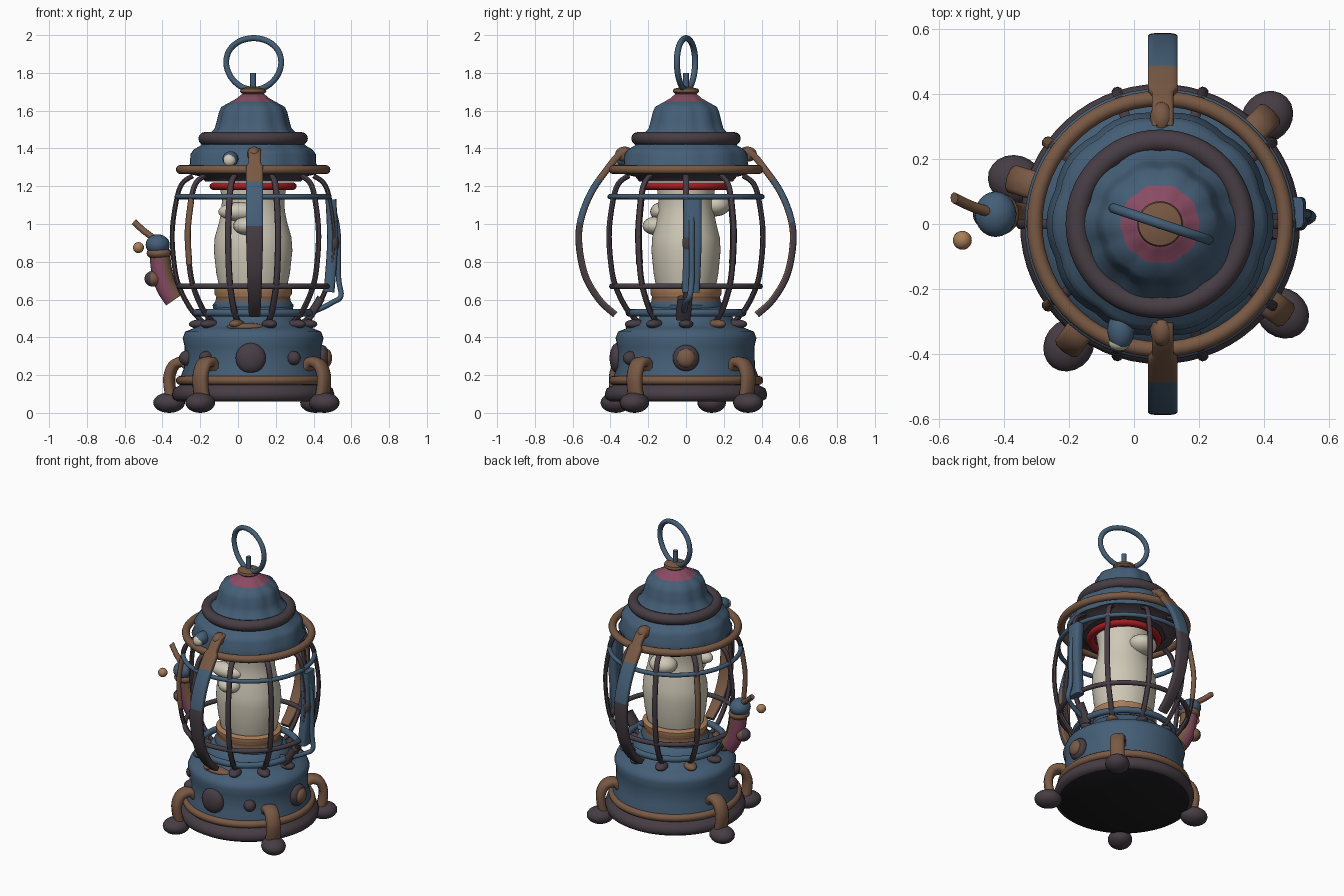
import bpy, bmesh, math
from mathutils import Vector, Matrix

if "Cube" in bpy.data.objects:
    bpy.data.objects.remove(bpy.data.objects["Cube"])

CX = 0.08  # lantern axis
COLOURS = {
    "blue": (.058, .112, .181), "dark": (.062, .047, .058), "brown": (.19, .10, .058),
    "pink": (.25, .07, .125), "cream": (.62, .58, .47), "red": (.37, .012, .015), "tan": (.40, .21, .10),
    "black": (.014, .012, .014)}
MATS = {}
for n, c in COLOURS.items():
    MATS[n] = bpy.data.materials.new(n + "_paint")
    MATS[n].diffuse_color = (*c, 1)


def finish(name, bm, mat, rule=None, angle=50):
    """Make the object; rule(centre, normal) returns a colour name per face."""
    bmesh.ops.recalc_face_normals(bm, faces=bm.faces)
    me = bpy.data.meshes.new(name)
    bm.to_mesh(me)
    bm.free()
    names = [mat] + [n for n in MATS if n != mat] if rule else [mat]
    for n in names:
        me.materials.append(MATS[n])
    for p in me.polygons:
        p.use_smooth = True
        if rule:
            p.material_index = names.index(rule(p.center, p.normal))
    me.set_sharp_from_angle(angle=math.radians(angle))
    ob = bpy.data.objects.new(name, me)
    bpy.context.collection.objects.link(ob)
    return ob


def lathe(name, profile, mat, rule=None, seg=60, lobes=0.0, sy=1.0, angle=50, closed=False):
    """Spin (radius, z) points about the lantern axis, optionally with ten soft lobes."""
    bm = bmesh.new()
    rings = []
    for r, z in profile:
        ring = []
        for i in range(seg):
            a = math.tau * i / seg
            q = max(r, .001) * (1 + lobes * (abs(math.cos(5 * a)) * 2 - 1.2))
            ring.append(bm.verts.new((CX + q * math.cos(a), sy * q * math.sin(a), z)))
        rings.append(ring)
    for a, b in zip(rings, rings[1:] + rings[:1] if closed else rings[1:]):
        for i in range(seg):
            j = (i + 1) % seg
            bm.faces.new((a[i], a[j], b[j], b[i]))
    if not closed:
        bm.faces.new(rings[0])
        bm.faces.new(rings[-1])
    return finish(name, bm, mat, rule, angle)


def smooth(pts, closed=False, n=6):
    """Catmull-Rom samples through the points."""
    P = [Vector(p) for p in pts]
    m = len(P)
    out = []
    for i in range(m if closed else m - 1):
        if closed:
            a, b, c, d = (P[(i + k) % m] for k in (-1, 0, 1, 2))
        else:
            a, b, c, d = P[max(i - 1, 0)], P[i], P[i + 1], P[min(i + 2, m - 1)]
        for k in range(n):
            t = k / n
            out.append(.5 * (2 * b + (c - a) * t + (2 * a - 5 * b + 4 * c - d) * t * t
                             + (3 * b - a - 3 * c + d) * t ** 3))
    return out if closed else out + [P[-1]]


def sweep(name, pts, side, w, t, mat, rule=None, closed=False, power=1.0, taper=None, seg=10):
    """Sweep a rounded section (half width w along side, half thickness t) along a path."""
    path = smooth(pts, closed)
    side = Vector(side).normalized()
    bm = bmesh.new()
    rings = []
    m = len(path)
    for i, p in enumerate(path):
        nxt = path[(i + 1) % m] if closed else path[min(i + 1, m - 1)]
        prv = path[i - 1] if closed else path[max(i - 1, 0)]
        nor = (nxt - prv).cross(side).normalized()
        k = taper(i / (m - 1)) if taper else 1
        ring = []
        for j in range(seg):
            a = math.tau * (j + .5) / seg
            c, s = math.cos(a), math.sin(a)
            c = math.copysign(abs(c) ** power, c)
            s = math.copysign(abs(s) ** power, s)
            ring.append(bm.verts.new(p + side * (w * k * c) + nor * (t * s)))
        rings.append(ring)
    for i in range(m if closed else m - 1):
        a, b = rings[i], rings[(i + 1) % m]
        for j in range(seg):
            k = (j + 1) % seg
            bm.faces.new((a[j], a[k], b[k], b[j]))
    if not closed:
        bm.faces.new(rings[0])
        bm.faces.new(rings[-1])
    return finish(name, bm, mat, rule)


def hoop(name, r, z, minor, mat, sz=1.0):
    pts = [(r + minor * math.cos(a), z + sz * minor * math.sin(a))
           for a in (math.tau * k / 12 for k in range(12))]
    return lathe(name, pts, mat, angle=180, closed=True)


def blob(name, loc, scale, mat, turn=0.0, rule=None):
    bm = bmesh.new()
    bmesh.ops.create_uvsphere(bm, u_segments=20, v_segments=12, radius=1)
    M = Matrix.Translation(loc) @ Matrix.Rotation(turn, 4, 'Z') @ Matrix.Diagonal((*scale, 1))
    bmesh.ops.transform(bm, matrix=M, verts=bm.verts)
    return finish(name, bm, mat, rule, 180)


def polar(r, a, z):
    return (CX + r * math.cos(a), r * math.sin(a), z)


# base: foot plate, drum, brown trim
lathe("foot_plate", [(0, .06), (.40, .06), (.425, .075), (.43, .10), (.42, .13), (.39, .145), (.38, .17)], "dark",
      rule=lambda c, n: "black" if n.z < -.9 else "dark")
lathe("base_drum", [(.385, .14), (.385, .19), (.365, .24), (.362, .35), (.373, .395), (.36, .43), (.31, .45),
                    (.275, .465), (.25, .50), (.235, .535), (.20, .56), (0, .56)], "blue")
hoop("base_trim", .385, .172, .024, "brown")

# four feet with curved brown straps
for i, deg in enumerate((45, -36, -127, 163)):
    a = math.radians(deg)
    blob(f"foot_{i}", polar(.465, a, .054), (.085, .075, .054), "dark", a)
    path = [polar(r, a, z) for r, z in ((.35, .24), (.385, .27), (.435, .255), (.462, .20), (.462, .14), (.45, .08))]
    sweep(f"foot_strap_{i}", path, (-math.sin(a), math.cos(a), 0), .045, .028, "brown", power=.7)

# studs on the drum: (degrees, radius)
for i, (deg, r) in enumerate(((-92, .08), (-133, .037), (-54, .037), (0, .07), (-165, .04))):
    a = math.radians(deg)
    blob(f"stud_{i}", polar(.365, a, .29), (.04, r, r), "dark", a)
blob("stud_cap", polar(.388, 0, .29), (.03, .05, .05), "brown")

# candle holder and candle
lathe("holder", [(.21, .55), (.215, .57), (.20, .59), (.195, .615), (.205, .63), (.205, .655), (.18, .665)], "brown",
      sy=.92, rule=lambda c, n: "blue" if c.z < .585 else "tan" if .615 < c.z < .66 else "brown")
lathe("candle", [(.17, .63), (.18, .67), (.195, .74), (.208, .86), (.203, .93), (.18, 1.01), (.168, 1.07),
                 (.165, 1.13), (.18, 1.22)], "cream", sy=.88)
blob("wax_front", (.01, -.13, 1.065), (.115, .06, .05), "cream")
blob("wax_nose", (.05, -.155, .99), (.075, .075, .05), "cream")
blob("wax_back", (.06, .155, 1.10), (.09, .08, .06), "cream")
hoop("red_collar", .205, 1.20, .026, "red", .8)

# cage: ten bars with pads, three hoops
for i in range(10):
    a = math.tau * i / 10
    tangent = (-math.sin(a), math.cos(a), 0)
    path = [polar(r, a, z) for r, z in ((.32, 1.255), (.375, 1.215), (.405, 1.13), (.428, .96), (.418, .79),
                                        (.392, .67), (.33, .55), (.26, .475))]
    sweep(f"cage_bar_{i}", path, tangent, .017, .014, "dark", seg=8)
    if i in (4, 6):
        sweep(f"bar_sleeve_{i}", path[2:5], tangent, .019, .016, "brown", seg=8)
    blob(f"cage_pad_{i}", polar(.28, a, .47), (.06, .038, .025), "brown" if i % 3 == 1 else "dark", a)
hoop("cage_hoop_upper", .402, 1.145, .014, "blue")
hoop("cage_hoop_lower", .392, .67, .015, "dark")
hoop("cage_hoop_bottom", .30, .53, .02, "blue")
blob("front_patch", (.04, -.27, .455), (.10, .05, .022), "brown")

# wide bowed straps, front and back
for s, name in ((-1, "front_strap"), (1, "back_strap")):
    prof = ((.30, 1.385), (.35, 1.37), (.41, 1.30), (.50, 1.17), (.555, 1.03), (.567, .90), (.535, .73),
            (.46, .60), (.375, .52))

    def strap_colour(c, n, s=s):
        if n.y * s < -.3 and c.z < 1.2:
            return "brown"
        return "brown" if c.z > 1.23 else "blue" if c.z > 1.0 else "dark"
    sweep(name, [(CX + .008, s * y, z) for y, z in prof], (1, 0, 0), .046, .018, "dark", strap_colour,
          power=.4, seg=12, taper=lambda u: .72 if u < .25 else 1 - .35 * max(0, u - .6) / .4)
    blob(name + "_anchor", (CX + .005, s * .325, 1.37), (.036, .05, .04), "brown")

# roof
lathe("roof_skirt", [(0, 1.225), (.25, 1.225), (.27, 1.25), (.335, 1.265), (.345, 1.29), (.33, 1.32), (.328, 1.37),
                     (.31, 1.395), (.275, 1.415), (.25, 1.45)], "blue", lobes=.015,
      rule=lambda c, n: "dark" if c.z < 1.262 else "blue")
hoop("roof_brim", .385, 1.288, .024, "brown")
hoop("roof_band", .255, 1.452, .035, "dark")
lathe("roof_dome", [(.25, 1.44), (.225, 1.48), (.20, 1.505), (.19, 1.54), (.178, 1.59), (.165, 1.62), (.12, 1.645),
                    (.085, 1.665), (.055, 1.69)], "blue", lobes=.025,
      rule=lambda c, n: "pink" if c.z > 1.645 else "blue")
lathe("finial", [(.06, 1.66), (.052, 1.685), (.07, 1.70), (.066, 1.715), (.03, 1.725), (0, 1.725)], "brown")
sweep("finial_stem", [(CX, 0, 1.71), (CX, 0, 1.76), (CX, 0, 1.80)], (1, 0, 0), .016, .016, "blue")

# carrying ring, turned slightly about the axis
d = Vector((math.cos(-.32), math.sin(-.32), 0))
loop = [Vector((CX + .003, 0, 1.847)) + d * ((.153 + .012 * math.sin(t)) * math.cos(t)) + Vector((0, 0, .137 * math.sin(t)))
        for t in (math.tau * k / 12 for k in range(12))]
sweep("carrying_ring", loop, (-d.y, d.x, 0), .016, .016, "blue", closed=True)

# small lamp nub on the roof
blob("roof_nub", (-.04, -.325, 1.345), (.042, .06, .04), "blue")
blob("roof_nub_tip", (-.045, -.365, 1.337), (.033, .025, .032), "cream")

# right side lever
sweep("lever_plate", [(.492, .035, 1.13), (.50, .035, .9), (.482, .025, .64)], (0, 1, 0), .048, .029, "blue",
      power=.4, seg=12)
sweep("lever_rod", [(.50, .03, 1.10), (.53, .03, .95), (.532, .03, .72), (.545, .02, .62), (.50, 0, .585),
                    (.42, -.01, .545), (.33, -.01, .52)], (0, 1, 0), .016, .014, "blue")
sweep("lever_latch", [(.44, -.005, .61), (.41, -.01, .56), (.37, -.015, .50)], (0, 1, 0), .04, .022, "dark", power=.5)
blob("lever_pivot", (.512, .01, .90), (.022, .03, .05), "dark")

# left side valve
sweep("valve_body", [(-.335, .03, .60), (-.38, .03, .67), (-.405, .03, .76), (-.415, .03, .86)], (0, 1, 0), .055, .055,
      "brown", rule=lambda c, n: "pink" if c.z < .81 and n.x < .05 else "brown", taper=lambda u: .6 + .4 * u)
blob("valve_button", (-.45, .03, .71), (.045, .045, .042), "brown", rule=lambda c, n: "dark" if c.x < -.46 else "brown")
blob("valve_collar", (-.418, .03, .845), (.066, .066, .035), "brown")
blob("valve_head", (-.425, .03, .89), (.064, .07, .055), "blue")
sweep("valve_handle", [(-.44, .035, .92), (-.50, .055, .965), (-.552, .08, 1.012)], (0, 1, 0), .017, .017, "brown")
blob("valve_bead", (-.527, -.05, .875), (.029, .029, .029), "tan")

for m in bpy.data.materials:
    if m.users and not m.is_grease_pencil:
        m.use_nodes = True
        m.node_tree.nodes["Principled BSDF"].inputs["Base Color"].default_value = m.diffuse_color
